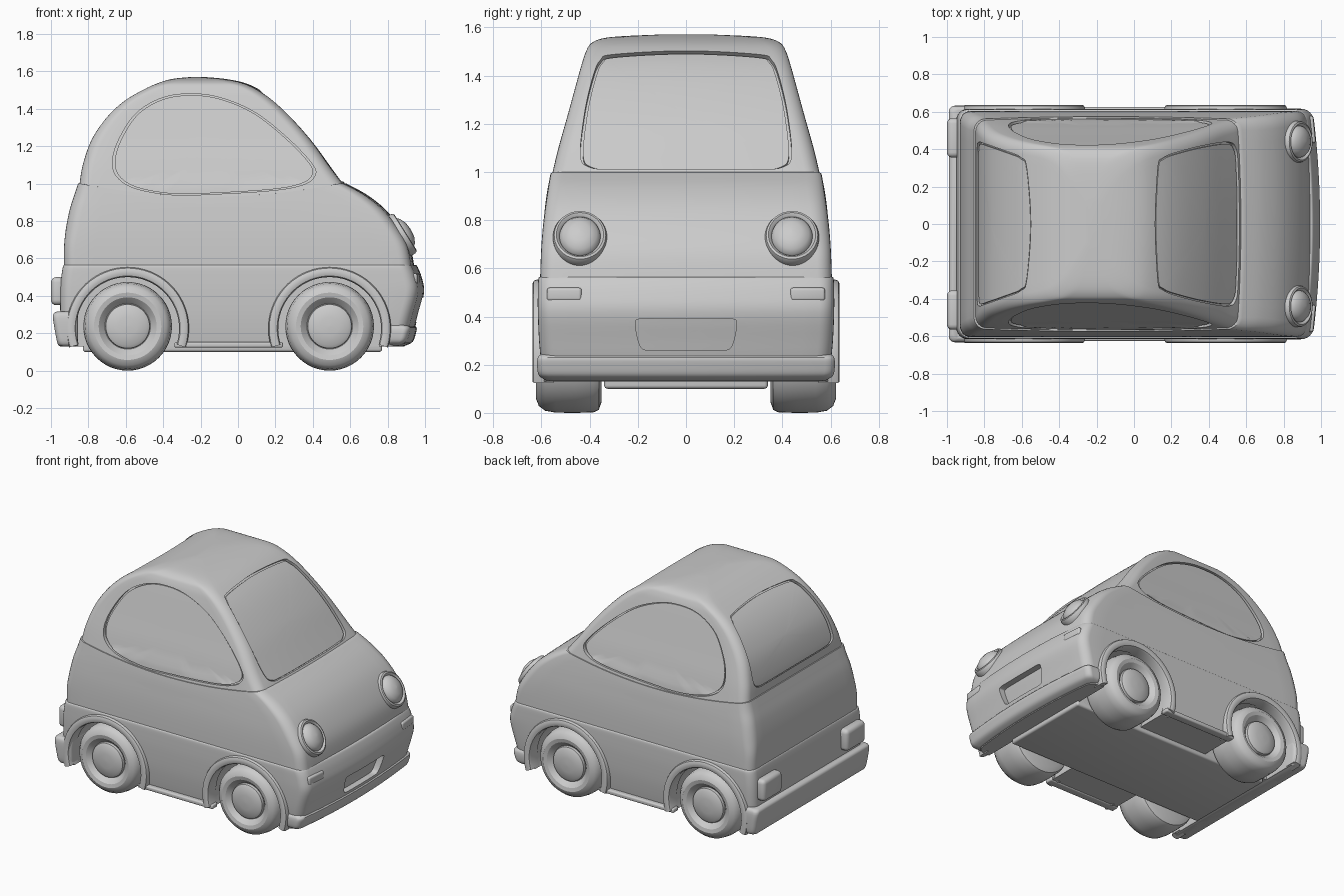
import bpy, bmesh, math
from math import sin, cos, pi, radians
from mathutils import Matrix, Vector

if "Cube" in bpy.data.objects:
    bpy.data.objects.remove(bpy.data.objects["Cube"])


def smooth(ob, angle=32):
    bpy.ops.object.select_all(action='DESELECT')
    ob.select_set(True)
    bpy.context.view_layer.objects.active = ob
    bpy.ops.object.shade_smooth_by_angle(angle=radians(angle))


def loft(name, rings, matrix=None):
    """Solid through a list of equal-length closed rings, capped at both ends."""
    bm = bmesh.new()
    vs = [[bm.verts.new(p) for p in ring] for ring in rings]
    n = len(vs[0])
    for a, b in zip(vs, vs[1:]):
        for i in range(n):
            j = (i + 1) % n
            bm.faces.new((a[i], a[j], b[j], b[i]))
    bm.faces.new(vs[0])
    bm.faces.new(vs[-1])
    bmesh.ops.recalc_face_normals(bm, faces=bm.faces)
    me = bpy.data.meshes.new(name)
    bm.to_mesh(me)
    bm.free()
    ob = bpy.data.objects.new(name, me)
    bpy.context.collection.objects.link(ob)
    if matrix:
        ob.matrix_world = matrix
    smooth(ob)
    return ob


def spline(pts, n, closed=False):
    """Catmull-Rom curve through tuples of any size."""
    k, out = len(pts), []
    get = (lambda i: pts[i % k]) if closed else (lambda i: pts[min(max(i, 0), k - 1)])
    for i in range(k if closed else k - 1):
        for s in range(n):
            t = s / n
            out.append(tuple(0.5 * (2 * b + (c - a) * t + (2 * a - 5 * b + 4 * c - d) * t * t
                                    + (3 * b - a - 3 * c + d) * t ** 3)
                             for a, b, c, d in zip(get(i - 1), get(i), get(i + 1), get(i + 2))))
    return out if closed else out + [tuple(pts[-1])]


def plan_ring(row, crown, belt=False):
    """Rounded rectangle at one height, nose side bowed by crown."""
    z, xr, xf, w, r = row
    r = min(r, (xf - xr) * .45, w * .9)
    corners = [(xf - r, w - r), (xr + r, w - r), (xr + r, r - w), (xf - r, r - w)]
    arcs = [[(cx + r * cos(q * pi / 2 + i * pi / 12), cy + r * sin(q * pi / 2 + i * pi / 12))
             for i in range(7)] for q, (cx, cy) in enumerate(corners)]
    pts = []
    for q in range(4):
        a, b = arcs[q][-1], arcs[(q + 1) % 4][0]
        pts += arcs[q] + [(a[0] + (b[0] - a[0]) * t / 16, a[1] + (b[1] - a[1]) * t / 16)
                          for t in range(1, 16)]
    out = []
    for x, y in pts:
        dz = 0
        if belt:  # belt line sags along the doors
            dz = .07 * max(0, 1 - ((x + .14) / .7) ** 2) * math.exp(-((z - 1) / .12) ** 2)
            dz *= min(1, abs(y) / w) ** 4
        x -= crown * (y / w) ** 2 * (x - xr) / (xf - xr)
        out.append((x, y + math.copysign(.19 * dz, y), z - dz))
    return out


def shell(name, rows, crown, belt=False):
    return loft(name, [plan_ring(r, crown, belt) for r in rows])


def at(rows, z):
    """Rear x, front x and half width of a shell at height z."""
    for a, b in zip(rows, rows[1:]):
        if b[0] >= z and b[0] > a[0]:
            t = (z - a[0]) / (b[0] - a[0])
            return [p + (q - p) * t for p, q in zip(a, b)][1:4]
    return rows[-1][1:4]


def panel(name, outline, surf, d_out, d_in, size=1.0):
    """Patch that follows a surface between two depths."""
    pts = spline(outline, 6, True)
    ca, cb = (sum(p[i] for p in pts) / len(pts) for i in (0, 1))
    steps = [.03, .2, .4, .6, .8, .92, 1]
    layer = lambda s, d: [surf(ca + (a - ca) * s * size, cb + (b - cb) * s * size, d) for a, b in pts]
    return loft(name, [layer(s, d_out) for s in steps] + [layer(s, d_in) for s in steps[::-1]])


def cut(ob, cutter):
    cutter.hide_render = True
    m = ob.modifiers.new("cut", 'BOOLEAN')
    m.operation, m.solver, m.object = 'DIFFERENCE', 'EXACT', cutter
    bpy.context.view_layer.objects.active = ob
    bpy.ops.object.modifier_apply(modifier=m.name)
    bpy.data.objects.remove(cutter)


def lathe(name, profile, matrix, n=48):
    return loft(name, [[(max(r, .002) * cos(2 * pi * i / n), max(r, .002) * sin(2 * pi * i / n), h)
                        for i in range(n)] for r, h in profile], matrix)


def rounded_box(name, loc, size, bevel, rot=(0, 0, 0)):
    bpy.ops.mesh.primitive_cube_add(size=1, location=loc, rotation=rot)
    ob = bpy.context.object
    ob.name, ob.scale = name, size
    bpy.ops.object.transform_apply(location=False, rotation=False, scale=True)
    m = ob.modifiers.new("bevel", 'BEVEL')
    m.width, m.segments = bevel, 4
    bpy.ops.object.modifier_apply(modifier=m.name)
    smooth(ob)
    return ob


def both(half):
    return half + [(-a, b) for a, b in half[-2:0:-1]]


# Rows: height, rear x, front x, half width, corner radius
skirt_rows = spline([(.13, -.93, .89, .59, .06), (.2, -.945, .935, .6, .06), (.3, -.95, .965, .61, .06),
                     (.42, -.95, .995, .615, .06), (.5, -.945, .982, .615, .06),
                     (.555, -.936, .96, .613, .06), (.565, -.93, .95, .606, .06)], 4)
waist_rows = spline([(.54, -.93, .945, .606, .06), (.66, -.93, .922, .602, .06), (.76, -.92, .87, .595, .07),
                     (.86, -.9, .79, .583, .07), (.94, -.875, .69, .571, .07), (1, -.855, .58, .561, .06)], 5)
cabin_rows = spline([(1, -.847, .572, .554, .06), (1.1, -.83, .5, .53, .06), (1.23, -.785, .405, .493, .06),
                     (1.35, -.705, .3, .46, .06), (1.44, -.61, .205, .435, .06), (1.505, -.5, .11, .413, .06),
                     (1.54, -.42, .03, .385, .07), (1.56, -.35, -.07, .31, .07), (1.57, -.25, -.18, .12, .03)], 5)
body_rows = waist_rows + cabin_rows

# Main body and lower skirt
body = shell("body", body_rows, .02, True)
skirt = shell("lower_skirt", skirt_rows, .04)


# Windows: recess in the body with a glass panel inside
def front_surf(a, b, d):
    _, xf, w = at(cabin_rows, b)
    return (xf - .02 * (a / w) ** 2 + .75 * d, a, b + .66 * d)


def rear_surf(a, b, d):
    return (at(cabin_rows, b)[0] - .8 * d, a, b + .6 * d)


def side_surf(s):
    return lambda a, b, d: (a, s * (at(body_rows, b)[2] + d), b)


screen = both([(0, 1.012), (.3, 1.012), (.4, 1.02), (.438, 1.07), (.42, 1.25), (.385, 1.4),
               (.355, 1.465), (.3, 1.488), (0, 1.503)])
rear_screen = [(a, 1.05 + (b - 1.012) * .87) for a, b in screen]
door_glass = [(-.67, 1.13), (-.63, 1.25), (-.54, 1.38), (-.4, 1.46), (-.24, 1.48), (-.08, 1.455), (.1, 1.375),
              (.28, 1.23), (.4, 1.1), (.41, 1.04), (.35, .995), (.2, .965), (-.1, .945), (-.35, .94),
              (-.55, .975), (-.65, 1.04)]
for name, outline, surf in (("windscreen", screen, front_surf), ("rear_window", rear_screen, rear_surf),
                            ("left_window", door_glass, side_surf(1)),
                            ("right_window", door_glass, side_surf(-1))):
    cut(body, panel("cutter", outline, surf, .15, -.024))
    panel(name, outline, surf, -.010, -.04, .975)
smooth(body)


# Grille opening in the nose
def nose_surf(a, b, d):
    _, xf, w = at(skirt_rows, b)
    return (xf - .04 * (a / w) ** 2 + d, a, b)


grille = both([(0, .39), (.1, .39), (.19, .39), (.21, .37), (.195, .29), (.17, .262), (.1, .26), (0, .26)])
cut(skirt, panel("cutter", grille, nose_surf, .1, -.045))

# Wheels, wheel wells and arches
tyre = [(0, .35), (.19, .35), (.225, .362), (.235, .385), (.237, .46), (.236, .54), (.228, .585), (.208, .611),
        (.18, .622), (.155, .617), (.135, .598), (.122, .583), (.12, .583), (.117, .6), (.1, .61), (.05, .617), (0, .619)]
arch = [(.275, .55), (.275, .622), (.281, .633), (.293, .637), (.312, .637), (.323, .632), (.328, .62), (.328, .55)]
for end, cx in (("rear", -.59), ("front", .49)):
    for side, s in (("left", 1), ("right", -1)):
        turn = Matrix.Rotation(-s * pi / 2, 4, 'X')
        cut(skirt, lathe("cutter", [(.28, .34), (.28, .8)], Matrix.Translation((cx, 0, .225)) @ turn))
        lathe(f"{end}_{side}_wheel", tyre, Matrix.Translation((cx, 0, .237)) @ turn)
        angles = [radians(-18 + 216 * i / 40) for i in range(41)]
        loft(f"{end}_{side}_arch", [[(cx + r * cos(a), s * y, .225 + r * sin(a)) for r, y in arch]
                                    for a in angles])
smooth(skirt)

# Bumpers
shell("front_bumper", spline([(.135, .79, .9, .58, .04), (.155, .79, .935, .61, .04), (.195, .79, .95, .618, .04),
                              (.23, .79, .955, .615, .04), (.245, .79, .93, .6, .04)], 4), .04)
shell("rear_bumper", spline([(.13, -.95, -.86, .6, .03), (.145, -.965, -.855, .625, .03),
                             (.22, -.98, -.855, .632, .03), (.295, -.99, -.855, .63, .03),
                             (.315, -.97, -.86, .612, .03)], 4), 0)

# Underside and sills
rounded_box("chassis", (-.03, 0, .16), (1.6, .68, .12), .015)
for side, s in (("left", 1), ("right", -1)):
    rounded_box(f"{side}_sill", (-.05, s * .595, .138), (.58, .06, .03), .01)
    # Lamps
    tilt = Matrix.Rotation(radians(58), 4, 'Y') @ Matrix.Diagonal((1.1, 1, 1, 1))
    lathe(f"{side}_headlight", [(.1, -.06), (.112, -.04), (.112, .012), (.107, .024), (.098, .028), (.09, .022),
                                (.085, .014), (.083, .022), (.07, .04), (.04, .055), (0, .06)],
          Matrix.Translation((.872, s * .44, .725)) @ tilt)
    rounded_box(f"{side}_indicator", (.95, s * .505, .492), (.03, .145, .055), .012, (0, 0, s * .1))
    rounded_box(f"{side}_tail_light", (-.962, s * .46, .425), (.076, .21, .15), .028)
